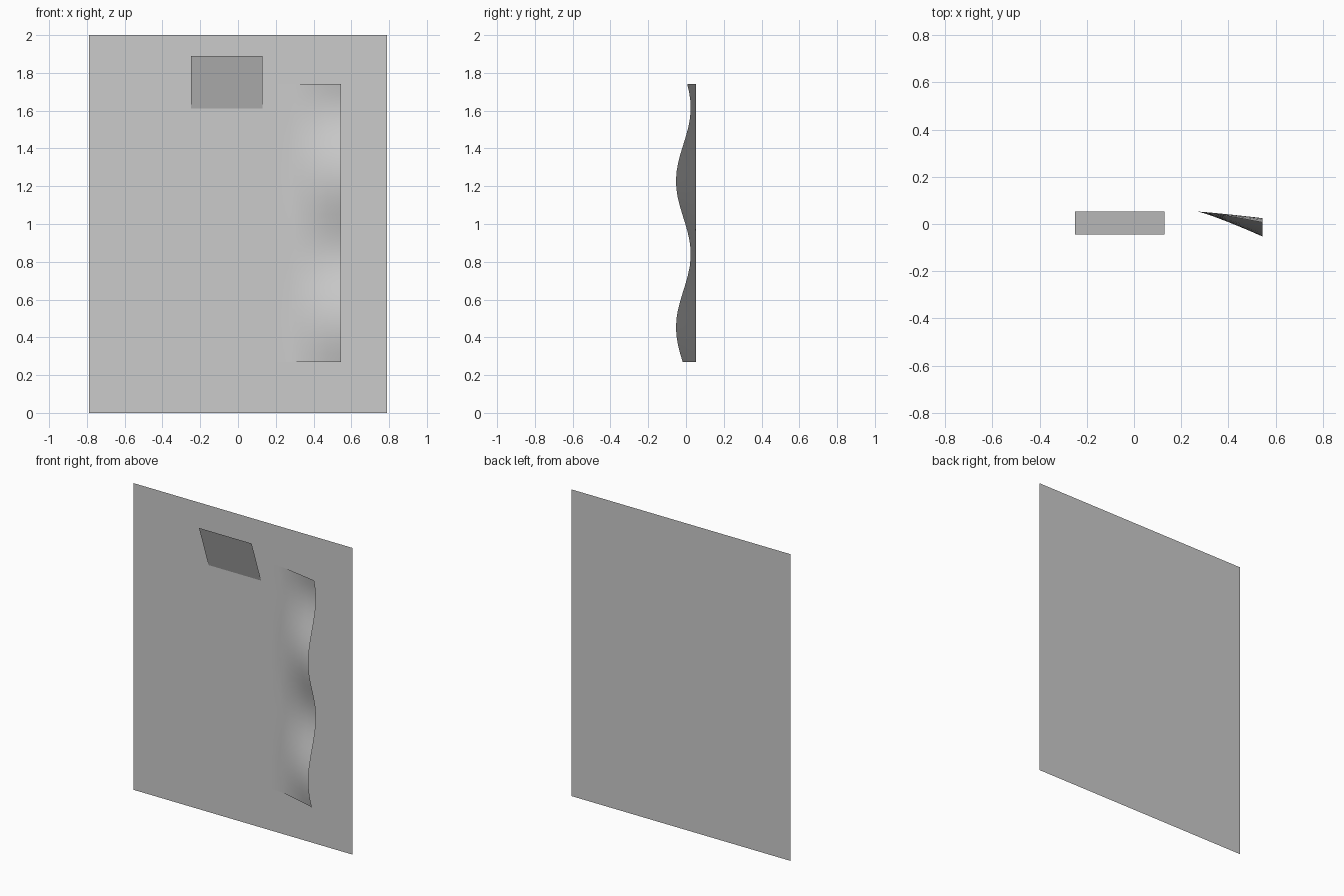
import bpy, bmesh, math

if "Cube" in bpy.data.objects:
    bpy.data.objects.remove(bpy.data.objects["Cube"])

BACK = 0.053  # plane of the backing board


def grid_sheet(name, xs, zs, depth):
    """Single-sided sheet facing -y, with y given by depth(x, z)."""
    bm = bmesh.new()
    rows = [[bm.verts.new((x, depth(x, z), z)) for x in xs] for z in zs]
    for low, high in zip(rows, rows[1:]):
        for i in range(len(xs) - 1):
            bm.faces.new((low[i], low[i + 1], high[i + 1], high[i]))
    mesh = bpy.data.meshes.new(name)
    bm.to_mesh(mesh)
    bm.free()
    obj = bpy.data.objects.new(name, mesh)
    bpy.context.collection.objects.link(obj)
    return obj


# Flat backing board
grid_sheet("backing_board", [-0.79, 0.79], [0, 2], lambda x, z: BACK)

# Small flap, its top edge leaning forward
grid_sheet("top_flap", [-0.25, 0.13], [1.61, 1.89],
           lambda x, z: BACK - 0.098 * (z - 1.61) / 0.28)


# Sheet lying on the board, its right margin lifting in waves
def ripple(x, z):
    t = max(0.0, (x - 0.27) / 0.275) ** 1.15
    edge = -0.014 + 0.039 * math.cos(2 * math.pi * (z - 1.615) / 0.775)
    flat = BACK - 0.0002
    return flat + t * (edge - flat)


xs = [-0.665, 0.2, 0.27, 0.30, 0.34, 0.40, 0.47, 0.545]
zs = [0.27 + 1.47 * i / 32 for i in range(33)]
sheet = grid_sheet("rippled_sheet", xs, zs, ripple)
for p in sheet.data.polygons:
    p.use_smooth = True
